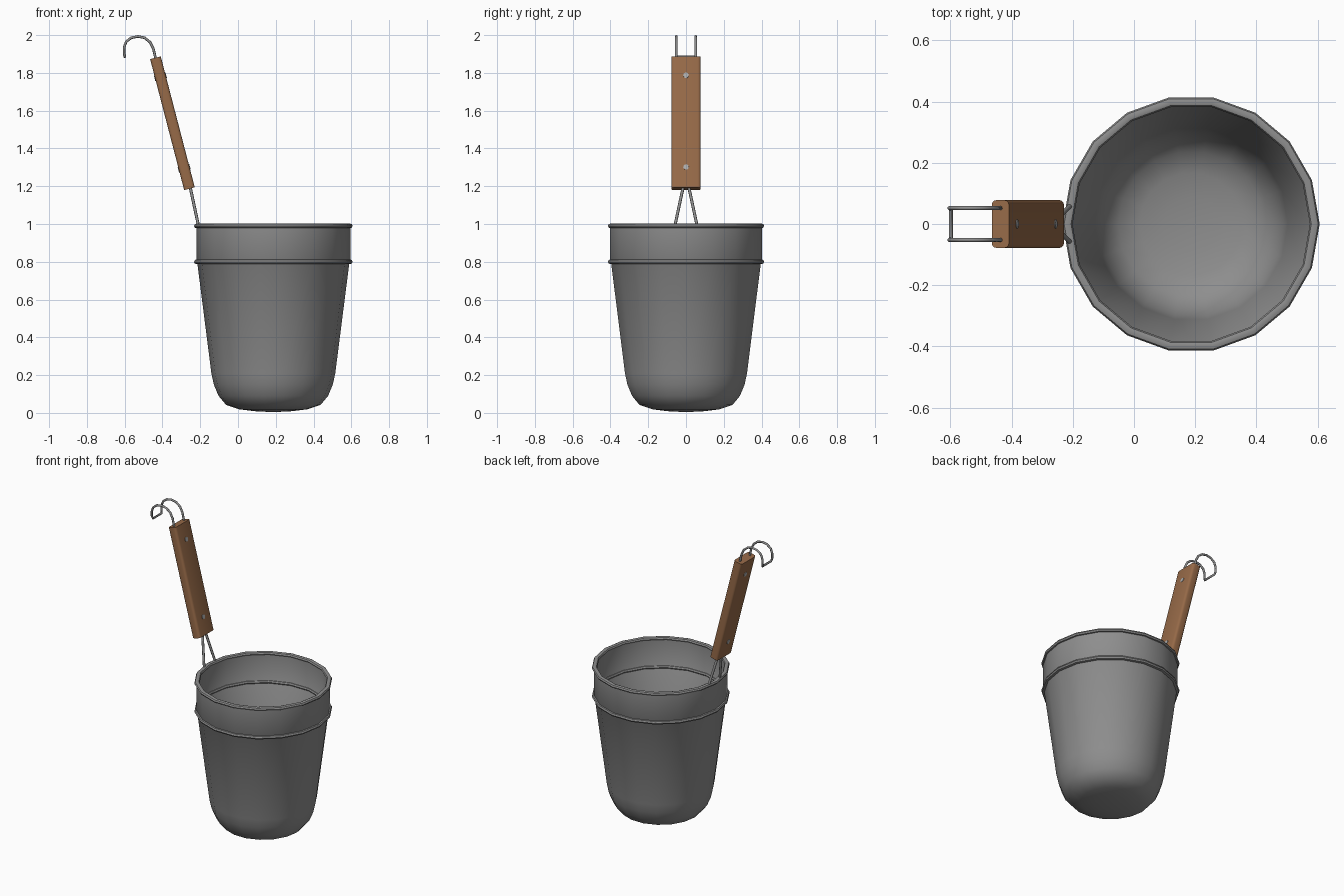
import bpy, bmesh, math
from mathutils import Vector

if "Cube" in bpy.data.objects:
    bpy.data.objects.remove(bpy.data.objects["Cube"])

CX = 0.187      # cup axis
SIDES = 18


def material(name, rgb):
    m = bpy.data.materials.new(name)
    m.diffuse_color = (*rgb, 1)
    m.use_nodes = True
    m.node_tree.nodes["Principled BSDF"].inputs["Base Color"].default_value = m.diffuse_color
    return m


METAL = material("grey_metal", (0.27, 0.27, 0.27))
WOOD = material("brown_wood", (0.31, 0.145, 0.065))
PIN = material("pale_steel", (0.42, 0.42, 0.42))


def finish(name, bm, mat, angle=40):
    bmesh.ops.recalc_face_normals(bm, faces=bm.faces)
    me = bpy.data.meshes.new(name)
    bm.to_mesh(me)
    bm.free()
    me.materials.append(mat)
    ob = bpy.data.objects.new(name, me)
    bpy.context.collection.objects.link(ob)
    bpy.ops.object.select_all(action='DESELECT')
    ob.select_set(True)
    bpy.context.view_layer.objects.active = ob
    bpy.ops.object.shade_smooth_by_angle(angle=math.radians(angle))
    return ob


def lathe(name, profile, mat, closed=True):
    """Turn an (r, z) profile around the cup axis."""
    bm = bmesh.new()
    rings = []
    for i in range(SIDES):
        a = 2 * math.pi * i / SIDES
        rings.append([bm.verts.new((CX + r * math.cos(a), r * math.sin(a), z))
                      for r, z in profile])
    n = len(profile)
    for i in range(SIDES):
        a, b = rings[i], rings[(i + 1) % SIDES]
        for j in range(n if closed else n - 1):
            k = (j + 1) % n
            bm.faces.new((a[j], b[j], b[k], a[k]))
    bmesh.ops.remove_doubles(bm, verts=bm.verts, dist=1e-5)
    bmesh.ops.dissolve_degenerate(bm, edges=bm.edges, dist=1e-6)
    return finish(name, bm, mat)


def tube(name, points, radius, mat, segs=8):
    """Sweep a round section along a path."""
    pts = [Vector(p) for p in points]
    bm = bmesh.new()
    rings, u = [], None
    for i, p in enumerate(pts):
        t = (pts[min(i + 1, len(pts) - 1)] - pts[max(i - 1, 0)]).normalized()
        if u is None:
            u = t.orthogonal()
        u = (u - t * u.dot(t)).normalized()
        v = t.cross(u)
        rings.append([bm.verts.new(p + radius * (math.cos(w) * u + math.sin(w) * v))
                      for w in (2 * math.pi * k / segs for k in range(segs))])
    for a, b in zip(rings, rings[1:]):
        for k in range(segs):
            m = (k + 1) % segs
            bm.faces.new((a[k], a[m], b[m], b[k]))
    bm.faces.new(rings[0])
    bm.faces.new(rings[-1])
    return finish(name, bm, mat, 60)


# Cup shell: outside profile from the floor up, then back down the inside
outer = [(0, 0.004), (0.1, 0.009), (0.18, 0.019), (0.25, 0.042), (0.29, 0.09),
         (0.315, 0.15), (0.328, 0.21), (0.402, 0.79), (0.408, 0.8), (0.408, 0.99)]
inner = [(max(r - 0.012, 0), z + (0.012 if z < 0.1 else 0)) for r, z in reversed(outer)]
inner[-2:] = [(0.09, 0.021), (0, 0.016)]
lathe("cup", outer + inner, METAL, closed=False)

# Rolled rim and lower bead
for name, z in (("cup_rim", 0.99), ("cup_bead", 0.8)):
    ring = [(0.404 + 0.016 * math.cos(a), z + 0.013 * math.sin(a))
            for a in (2 * math.pi * k / 8 for k in range(8))]
    lathe(name, ring, METAL)

# Tilted wooden grip with rounded long edges
low, high = Vector((-0.257, 0, 1.187)), Vector((-0.437, 0, 1.88))
axis = (high - low).normalized()
side = Vector((axis.z, 0, -axis.x))       # outward normal of the broad face
Y = Vector((0, 1, 0))
bm = bmesh.new()
loops = []
for end in (low, high):
    loop = []
    for sx, sy, start in ((1, 1, 0), (-1, 1, 90), (-1, -1, 180), (1, -1, 270)):
        for k in range(4):
            a = math.radians(start + 30 * k)
            loop.append(bm.verts.new(end + side * (sx * 0.014 + 0.015 * math.cos(a))
                                     + Y * (sy * 0.063 + 0.015 * math.sin(a))))
    loops.append(loop)
n = len(loops[0])
for k in range(n):
    m = (k + 1) % n
    bm.faces.new((loops[0][k], loops[0][m], loops[1][m], loops[1][k]))
bm.faces.new(loops[0])
bm.faces.new(loops[1])
finish("wooden_grip", bm, WOOD)

# Pins through the grip
for i, t in enumerate((0.155, 0.855)):
    c = low.lerp(high, t)
    tube(f"grip_pin_{i + 1}", [c - side * 0.032, c + side * 0.032], 0.015, PIN, 10)

# Wire legs from the rim into the grip
for name, s in (("left_leg_wire", -1), ("right_leg_wire", 1)):
    tube(name, [(-0.208, s * 0.06, 0.985), (-0.251, s * 0.017, 1.185),
                (-0.264, s * 0.012, 1.22)], 0.008, METAL)

# Hanging hook: one wire up, over, across and back
half = [(-0.43, 1.85), (-0.437, 1.88), (-0.448, 1.928), (-0.466, 1.963), (-0.495, 1.986),
        (-0.53, 1.993), (-0.565, 1.986), (-0.592, 1.965), (-0.603, 1.935), (-0.603, 1.905)]
hook = [(x, -0.052, z) for x, z in half] + [(-0.599, -0.046, 1.886)]
hook += [(x, -y, z) for x, y, z in reversed(hook)]
tube("hanging_hook", hook, 0.007, METAL)
